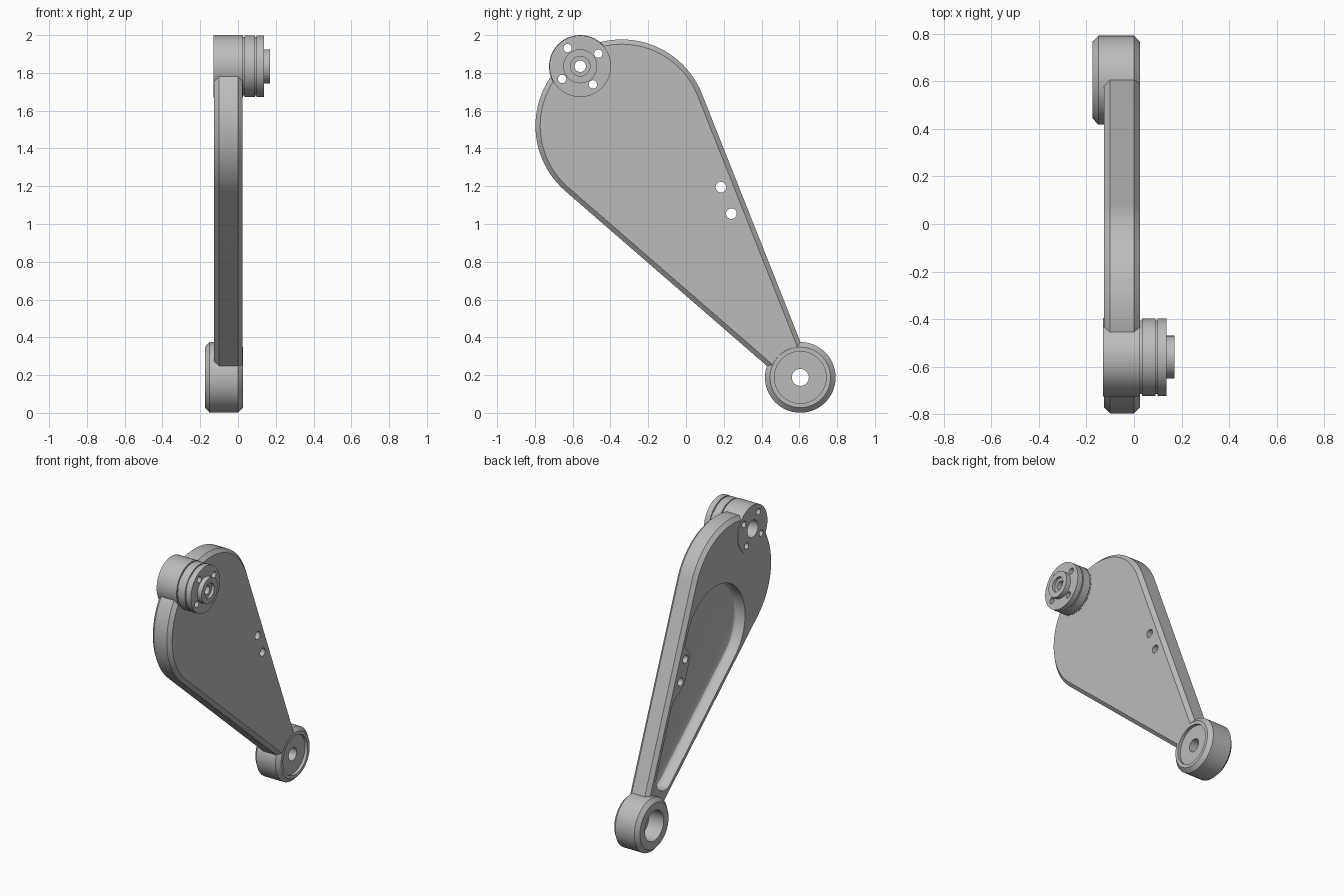
import bpy, bmesh, math
from mathutils import Vector
from mathutils.geometry import convex_hull_2d

cube = bpy.data.objects.get("Cube")
if cube:
    bpy.data.objects.remove(cube)

grey = bpy.data.materials.new("machined grey")
grey.use_nodes = True
grey.diffuse_color = (0.5, 0.5, 0.5, 1)
grey.node_tree.nodes["Principled BSDF"].inputs["Base Color"].default_value = grey.diffuse_color

TOP, BOTTOM = Vector((-0.34, 1.52)), Vector((0.605, 0.188))   # plate end centres (y, z)
TOP_R, BOTTOM_R = 0.457, 0.07
UPPER_HUB = Vector((-0.56, 1.835))
STEPS = 96


def make_object(name, bm):
    bmesh.ops.recalc_face_normals(bm, faces=bm.faces)
    mesh = bpy.data.meshes.new(name)
    bm.to_mesh(mesh)
    bm.free()
    mesh.materials.append(grey)
    obj = bpy.data.objects.new(name, mesh)
    bpy.context.collection.objects.link(obj)
    return obj


def bridge(bm, rings, closed):
    """Join rings of vertices with quads, closing around or capping the ends."""
    count = len(rings)
    n = len(rings[0])
    for i in range(count if closed else count - 1):
        a, b = rings[i], rings[(i + 1) % count]
        for j in range(n):
            k = (j + 1) % n
            bm.faces.new((a[j], a[k], b[k], b[j]))
    if not closed:
        bm.faces.new(rings[0])
        bm.faces.new(rings[-1])


def hull_solid(name, circles, sections):
    """Solid around circles (centre, radius); sections are (x, inset)."""
    def points(inset):
        return [c + (r - inset) * Vector((math.cos(t), math.sin(t)))
                for c, r in circles
                for t in (math.tau * i / STEPS for i in range(STEPS))]
    order = convex_hull_2d(points(0))
    bm = bmesh.new()
    rings = []
    for x, inset in sections:
        pts = points(inset)
        rings.append([bm.verts.new((x, *pts[i])) for i in order])
    bridge(bm, rings, False)
    return make_object(name, bm)


def lathe(name, centre, profile):
    """Turn a closed (x, radius) profile around an axis along x."""
    bm = bmesh.new()
    rings = []
    for x, r in profile:
        rings.append([bm.verts.new((x, centre.x + r * math.cos(math.tau * i / STEPS),
                                    centre.y + r * math.sin(math.tau * i / STEPS)))
                      for i in range(STEPS)])
    bridge(bm, rings, True)
    return make_object(name, bm)


def cut(obj, cutter):
    mod = obj.modifiers.new("cut", "BOOLEAN")
    mod.operation, mod.solver, mod.object = "DIFFERENCE", "EXACT", cutter
    bpy.context.view_layer.objects.active = obj
    bpy.ops.object.modifier_apply(modifier=mod.name)
    bpy.data.objects.remove(cutter)


def drill(obj, centre, radius):
    cut(obj, hull_solid("drill", [(centre, radius)], [(-0.3, 0), (0.3, 0)]))


def along(t, inset):
    """Circle between the two plate ends, inset from the plate edge."""
    return TOP.lerp(BOTTOM, t), TOP_R + (BOTTOM_R - TOP_R) * t - inset


# Chamfered teardrop plate
plate = hull_solid("arm_plate", [(TOP, TOP_R), (BOTTOM, BOTTOM_R)],
                   [(-0.126, 0.025), (-0.101, 0), (0, 0), (0.025, 0.025)])

# Pocket with a rounded floor, leaving a boss around the two bolt holes
bolts = [Vector((0.185, 1.195)), Vector((0.24, 1.055))]
pocket = hull_solid("pocket", [along(0.2, 0.05), along(0.8, 0.05)],
                    [(-0.2, 0), (-0.075, 0), (-0.062, 0.004),
                     (-0.052, 0.013), (-0.046, 0.03)])
boss = hull_solid("boss", [(b, 0.052) for b in bolts]
                  + [(Vector((0.25, 1.32)), 0.02), (Vector((0.39, 0.92)), 0.02)],
                  [(-0.3, 0), (0.3, 0)])
cut(pocket, boss)
cut(plate, pocket)
for b in bolts:
    drill(plate, b, 0.028)

# Room in the plate for both hubs
for hub_centre in (UPPER_HUB, BOTTOM):
    drill(plate, hub_centre, 0.15)

# Lower bearing hub, with a wide bore on one side and a shallow recess on the other
lower_hub = lathe("lower_hub", BOTTOM, [
    (-0.175, 0.105), (-0.175, 0.16), (-0.15, 0.187), (0, 0.187), (0.026, 0.16),
    (0.026, 0.137), (0.005, 0.137), (0.005, 0.045), (-0.06, 0.045), (-0.06, 0.105)])

# Upper hub with grooved drum and end spigot
upper_hub = lathe("upper_hub", UPPER_HUB, [
    (-0.13, 0.06), (-0.13, 0.165), (0.026, 0.165), (0.026, 0.155), (0.034, 0.155),
    (0.034, 0.163), (0.09, 0.163), (0.09, 0.155), (0.098, 0.155), (0.098, 0.163),
    (0.137, 0.163), (0.137, 0.09), (0.17, 0.09), (0.17, 0.052), (0.15, 0.052),
    (0.15, 0.03), (-0.05, 0.03), (-0.05, 0.06)])
for i in range(4):
    a = math.radians(35 + 90 * i)
    drill(upper_hub, UPPER_HUB + 0.117 * Vector((math.cos(a), math.sin(a))), 0.022)

# Smooth curved walls, crisp edges
for obj in (plate, lower_hub, upper_hub):
    bpy.ops.object.select_all(action="DESELECT")
    obj.select_set(True)
    bpy.context.view_layer.objects.active = obj
    bpy.ops.object.shade_smooth_by_angle(angle=math.radians(25))
